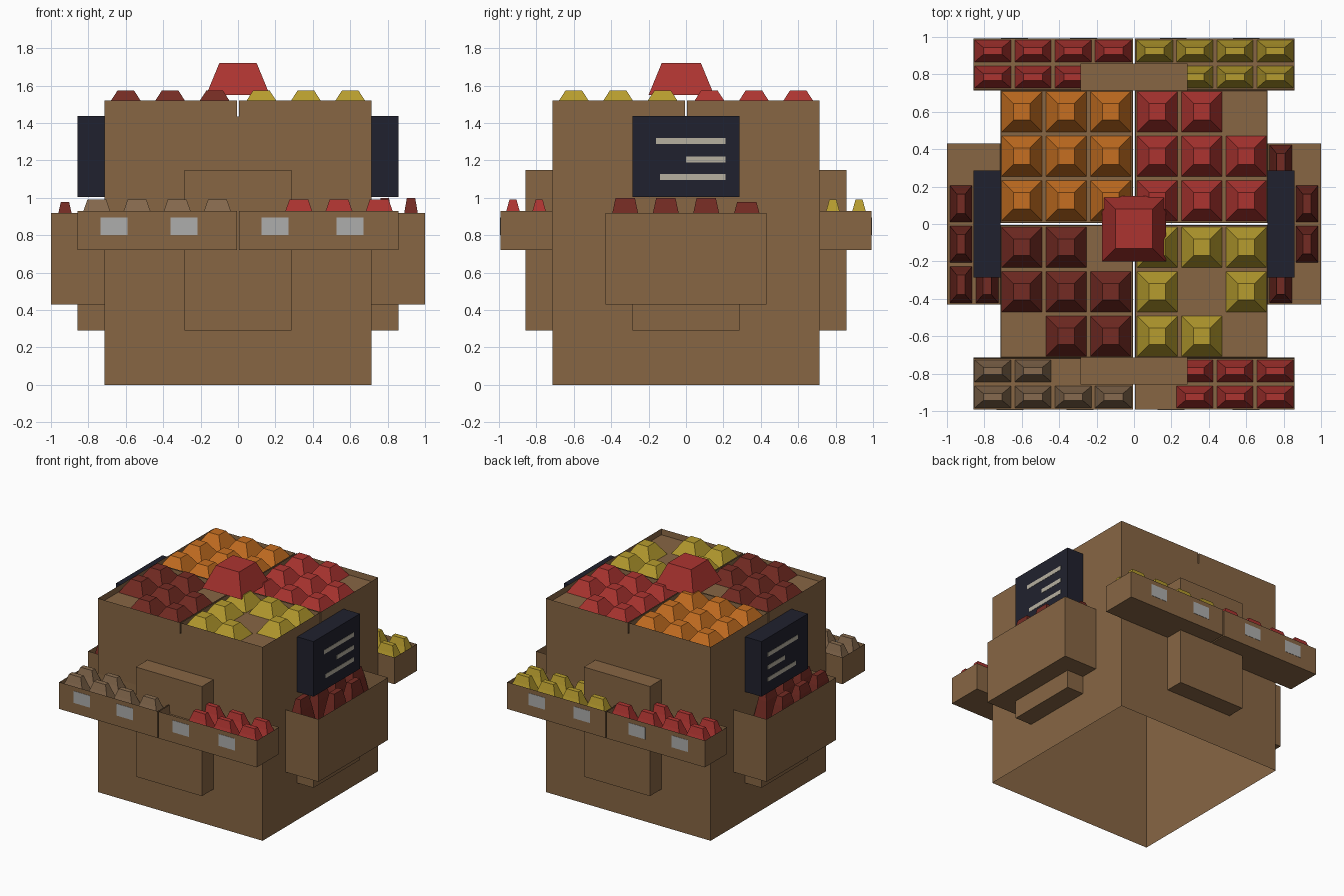
import bpy, bmesh

if "Cube" in bpy.data.objects:
    bpy.data.objects.remove(bpy.data.objects["Cube"])


def material(name, rgb):
    lin = [((c / 255 + 0.055) / 1.055) ** 2.4 for c in rgb]
    m = bpy.data.materials.new(name)
    m.diffuse_color = (*lin, 1)
    m.use_nodes = True
    m.node_tree.nodes["Principled BSDF"].inputs["Base Color"].default_value = m.diffuse_color
    return m


WOOD = material("wood brown", (135, 102, 68))
TAUPE = material("potato brown", (134, 106, 78))
RED = material("red", (172, 52, 48))
DARK = material("dark red", (116, 43, 35))
ORANGE = material("orange", (198, 111, 33))
YELLOW = material("yellow", (182, 156, 46))
SLATE = material("slate", (32, 33, 46))
CHALK = material("chalk", (182, 176, 160))
LABEL = material("label grey", (174, 174, 172))


def finish(name, bm, mat):
    bmesh.ops.recalc_face_normals(bm, faces=bm.faces)
    me = bpy.data.meshes.new(name)
    bm.to_mesh(me)
    bm.free()
    me.materials.append(mat)
    ob = bpy.data.objects.new(name, me)
    bpy.context.collection.objects.link(ob)
    return ob


def new_box(x, y, z):
    bm = bmesh.new()
    for p in bmesh.ops.create_cube(bm, size=1)["verts"]:
        p.co = [min(r) if c < 0 else max(r) for c, r in zip(p.co, (x, y, z))]
    return bm


def box(name, x, y, z, mat):
    return finish(name, new_box(x, y, z), mat)


# box with a recess in its top for the produce
def crate(name, x, y, z, depth):
    bm = new_box(x, y, z)
    top = max(bm.faces, key=lambda f: f.calc_center_median().z)
    bmesh.ops.inset_region(bm, faces=[top], thickness=0.005)
    for v in top.verts:
        v.co.z -= depth
    return finish(name, bm, WOOD)


# stepped pyramids: rings of (x inset, y inset, height above the base)
def produce(name, centers, sx, sy, z, mat, rings):
    bm = bmesh.new()
    for cx, cy in centers:
        loops = [[bm.verts.new((cx + a * (sx / 2 - i), cy + b * (sy / 2 - j), z + h))
                  for a, b in ((-1, -1), (1, -1), (1, 1), (-1, 1))] for i, j, h in rings]
        bm.faces.new(loops[0])
        bm.faces.new(loops[-1])
        for lo, hi in zip(loops, loops[1:]):
            for k in range(4):
                n = (k + 1) % 4
                bm.faces.new((lo[k], lo[n], hi[n], hi[k]))
    return finish(name, bm, mat)


BIG = ((0, 0, 0), (0.036, 0.036, 0.055), (0.064, 0.064, 0.098))
SMALL = ((0, 0, 0), (0.028, 0.025, 0.075), (0.047, 0.04, 0.13))
TALL = ((0, 0, 0), (0.024, 0.029, 0.16), (0.038, 0.046, 0.24))
LOW = ((0, 0, 0), (0.024, 0.029, 0.155), (0.038, 0.046, 0.218))
B, G = 0.715, 0.005

# main stand: hollow shell, open above and below, under four top crates
bm = new_box((-B, B), (-B, B), (0, 1.435))
caps = [f for f in bm.faces if abs(f.normal.z) > 0.5]
bmesh.ops.delete(bm, geom=caps, context="FACES_ONLY")
finish("stand_body", bm, WOOD)
for sx in (-1, 1):
    for sy in (-1, 1):
        crate("top_crate", (sx * G, sx * B), (sy * G, sy * B), (1.435, 1.52), 0.045)

# top produce: column/row positions filled per quarter
c = (0.125, 0.363, 0.6)
quarters = (
    ("oranges", ORANGE, -1, 1, ()),
    ("red_apples", RED, 1, 1, ((2, 2),)),
    ("dark_apples", DARK, -1, -1, ((0, 0), (2, 2))),
    ("lemons", YELLOW, 1, -1, ((1, 1), (2, 2))),
)
for name, mat, sx, sy, empty in quarters:
    pts = [(sx * c[i], sy * c[j]) for i in range(3) for j in range(3) if (i, j) not in empty]
    produce(name, pts, 0.217, 0.217, 1.475, mat, BIG)
produce("large_apple", [(0, -0.025)], 0.34, 0.35, 1.55, RED, ((0, 0, 0), (0.07, 0.07, 0.17)))

# front and back panels, trays and their produce
t = (0.11, 0.325, 0.54, 0.755)
trays = (
    ("potatoes", TAUPE, -1, -1, (0, 1, 2, 3), (2, 3)),
    ("tray_tomatoes", RED, 1, -1, (1, 2, 3), (1, 2, 3)),
    ("tray_apples", RED, -1, 1, (0, 1, 2, 3), (1, 2, 3)),
    ("tray_lemons", YELLOW, 1, 1, (0, 1, 2, 3), (1, 2, 3)),
)
for sy in (-1, 1):
    box("end_panel", (-0.287, 0.287), (sy * B, sy * 0.857), (0.29, 1.15), WOOD)
for name, mat, sx, sy, outer, inner in trays:
    crate("tray", (sx * G, sx * 0.858), (sy * B, sy * 0.992), (0.72, 0.93), 0.07)
    pts = [(sx * t[i], sy * 0.925) for i in outer] + [(sx * t[i], sy * 0.785) for i in inner]
    produce(name, pts, 0.195, 0.118, 0.86, mat, SMALL)

# price labels on the trays
for sy, xs in ((-1, (-0.662, -0.288, 0.198, 0.598)), (1, (0.6, 0.21, -0.27, -0.64))):
    for x in xs:
        box("price_label", (x - 0.072, x + 0.072), (sy * 0.988, sy * 0.994), (0.802, 0.895), LABEL)

# side panels, deep bins, boards and chalk lines
for sx in (-1, 1):
    box("side_panel", (sx * B, sx * 0.857), (-0.287, 0.287), (0.29, 0.45), WOOD)
    crate("side_bin", (sx * B, sx * 1.0), (-0.43, 0.43), (0.43, 0.92), 0.16)
    box("price_board", (sx * B, sx * 0.857), (-0.287, 0.287), (1.005, 1.437), SLATE)
    for y0, z in ((-0.16, 1.305), (0, 1.205), (-0.14, 1.11)):
        box("chalk_line", (sx * 0.852, sx * 0.859), (y0, 0.212), (z - 0.016, z + 0.016), CHALK)

# produce in the side bins
s = (-0.325, -0.108, 0.108, 0.325)
produce("right_bin_apples", [(0.925, y) for y in s[1:3]] + [(0.785, y) for y in s[:3]],
        0.12, 0.195, 0.76, DARK, TALL)
produce("right_bin_low_apple", [(0.785, s[3])], 0.12, 0.195, 0.76, DARK, LOW)
produce("left_bin_apples", [(-0.925, y) for y in s[:3]] + [(-0.785, y) for y in s[:3]],
        0.12, 0.195, 0.76, DARK, LOW)
